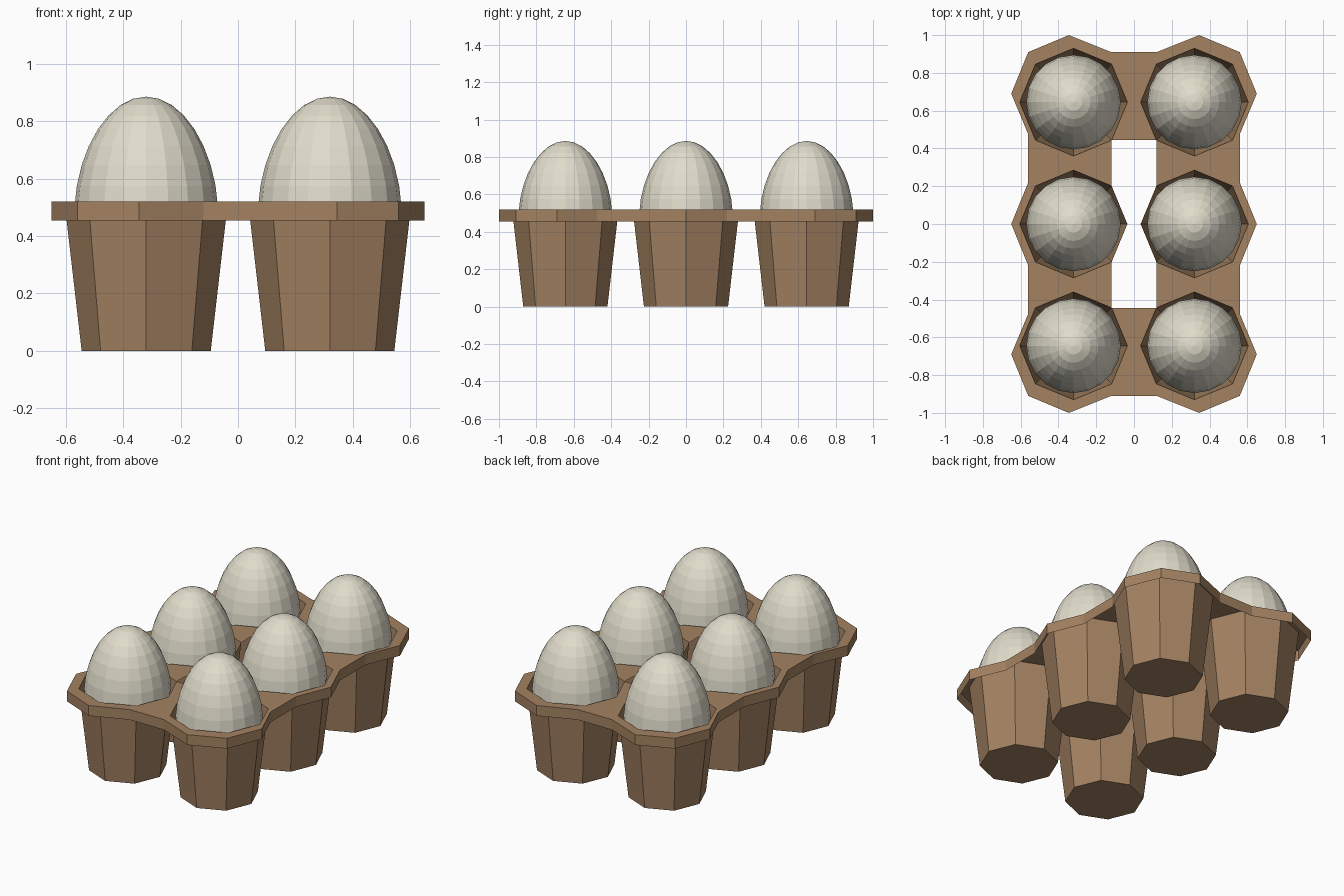
import bpy, bmesh, math

if "Cube" in bpy.data.objects:
    bpy.data.objects.remove(bpy.data.objects["Cube"], do_unlink=True)

RIM_Z, SKIRT_Z = 0.52, 0.455
CUP_TOP, CUP_BASE = 0.285, 0.225
COL_X, ROW_Y = 0.32, 0.645


def material(name, rgb):
    m = bpy.data.materials.new(name)
    m.use_nodes = True
    m.diffuse_color = (*rgb, 1)
    m.node_tree.nodes["Principled BSDF"].inputs["Base Color"].default_value = (*rgb, 1)
    return m


def add_object(name, bm, mat):
    me = bpy.data.meshes.new(name)
    bm.to_mesh(me)
    bm.free()
    me.materials.append(mat)
    ob = bpy.data.objects.new(name, me)
    bpy.context.collection.objects.link(ob)
    return ob


def octagon(cx, cy, r):
    return [(cx + r * math.cos(k * math.pi / 4), cy + r * math.sin(k * math.pi / 4))
            for k in range(8)]


cardboard = material("brown cardboard", (0.37, 0.225, 0.122))
shell = material("cream eggshell", (0.75, 0.72, 0.60))


# Tray: one quarter of the top sheet and its hanging skirt, mirrored twice
def build_tray():
    c = octagon(COL_X, ROW_Y, CUP_TOP)
    m = octagon(COL_X, 0, CUP_TOP)
    q, p, o7 = (0.65, 0), (0.56, 0.22), (0.56, 0.475)
    o0, o1, o2, o3 = (0.65, 0.69), (0.56, 0.91), (0.345, 1.0), (0.12, 0.91)
    mid_out, mid, mid_in = (0, 0.91), (0, ROW_Y), (0, c[5][1])
    sheet = [
        (c[7], o7, o0, c[0]), (c[0], o0, o1, c[1]),
        (c[1], o1, o2, c[2]), (c[2], o2, o3, c[3]),
        (c[3], o3, mid_out, mid, c[4]), (c[4], mid, mid_in, c[5]),
        (m[2], m[1], c[7], c[6]), (m[3], m[2], c[6], c[5]),
        (m[1], p, o7, c[7]), (m[0], q, p, m[1]),
    ]
    bm = bmesh.new()
    for poly in sheet:
        bm.faces.new([bm.verts.new((x, y, RIM_Z)) for x, y in poly])
    edge = [q, p, o7, o0, o1, o2, o3, mid_out]
    for a, b in zip(edge, edge[1:]):
        bm.faces.new([bm.verts.new(v) for v in (
            (*a, SKIRT_Z), (*b, SKIRT_Z), (*b, RIM_Z), (*a, RIM_Z))])
    bmesh.ops.remove_doubles(bm, verts=bm.verts, dist=0.0005)
    ob = add_object("tray_rim", bm, cardboard)
    mod = ob.modifiers.new("Mirror", 'MIRROR')
    mod.use_axis = (True, True, False)


# Cup: open tapered octagon with a floor
def build_cup(name, x, y):
    bm = bmesh.new()
    low = [bm.verts.new((*v, 0)) for v in octagon(x, y, CUP_BASE)]
    high = [bm.verts.new((*v, RIM_Z)) for v in octagon(x, y, CUP_TOP)]
    bm.faces.new(low[::-1])
    for k in range(8):
        n = (k + 1) % 8
        bm.faces.new((low[k], low[n], high[n], high[k]))
    add_object(name, bm, cardboard)


# Egg: sphere stretched upward and slightly pointed
def build_egg(name, x, y):
    bm = bmesh.new()
    bmesh.ops.create_uvsphere(bm, u_segments=20, v_segments=16, radius=1)
    for v in bm.verts:
        up = max(v.co.z, 0)
        r = 0.25 * (1 - 0.07 * up)
        v.co = (x + v.co.x * r, y + v.co.y * r,
                0.5 + v.co.z * (0.386 if v.co.z > 0 else 0.28))
    add_object(name, bm, shell)


build_tray()
for side, sx in (("left", 1), ("right", -1)):
    for row, sy in (("front", -1), ("middle", 0), ("back", 1)):
        build_cup(f"cup_{row}_{side}", sx * COL_X, sy * ROW_Y)
        build_egg(f"egg_{row}_{side}", sx * COL_X, sy * ROW_Y)
